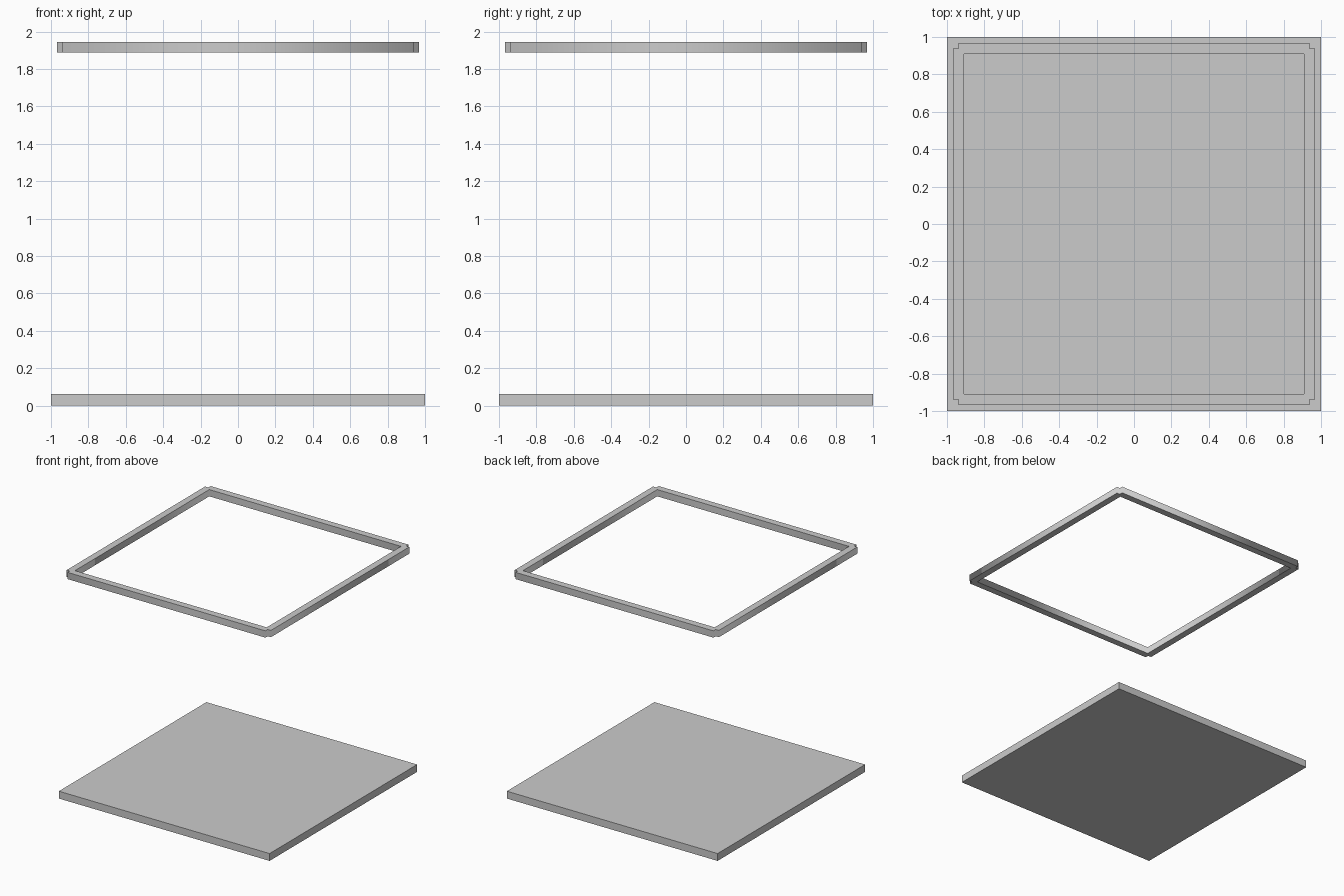
import bpy

if "Cube" in bpy.data.objects:
    bpy.data.objects.remove(bpy.data.objects["Cube"])


def slab_from_outlines(name, outlines, z0, z1):
    """Fill flat outlines (inner ones become holes) and give them thickness."""
    curve = bpy.data.curves.new(name, 'CURVE')
    curve.dimensions = '2D'
    curve.fill_mode = 'BOTH'
    curve.extrude = (z1 - z0) / 2
    for pts in outlines:
        sp = curve.splines.new('POLY')
        sp.points.add(len(pts) - 1)
        for p, (x, y) in zip(sp.points, pts):
            p.co = (x, y, 0, 1)
        sp.use_cyclic_u = True
    ob = bpy.data.objects.new(name, curve)
    ob.location.z = (z0 + z1) / 2
    bpy.context.collection.objects.link(ob)
    bpy.ops.object.select_all(action='DESELECT')
    ob.select_set(True)
    bpy.context.view_layer.objects.active = ob
    bpy.ops.object.convert(target='MESH')
    return bpy.context.object


def four_fold(corner):
    """Repeat one corner's points around the four corners."""
    pts, c = [], corner
    for _ in range(4):
        pts += c
        c = [(-y, x) for x, y in c]
    return pts


# Base slab
bpy.ops.mesh.primitive_cube_add(size=1, location=(0, 0, 0.0315))
base = bpy.context.object
base.name = "base_slab"
base.scale = (2, 2, 0.063)

# Floating top frame: square opening, notched outer corners
outer, notch, inner = 0.969, 0.938, 0.91
slab_from_outlines(
    "top_frame",
    [four_fold([(outer, notch), (notch, notch), (notch, outer)]),
     four_fold([(inner, inner)])],
    1.887, 1.945)
